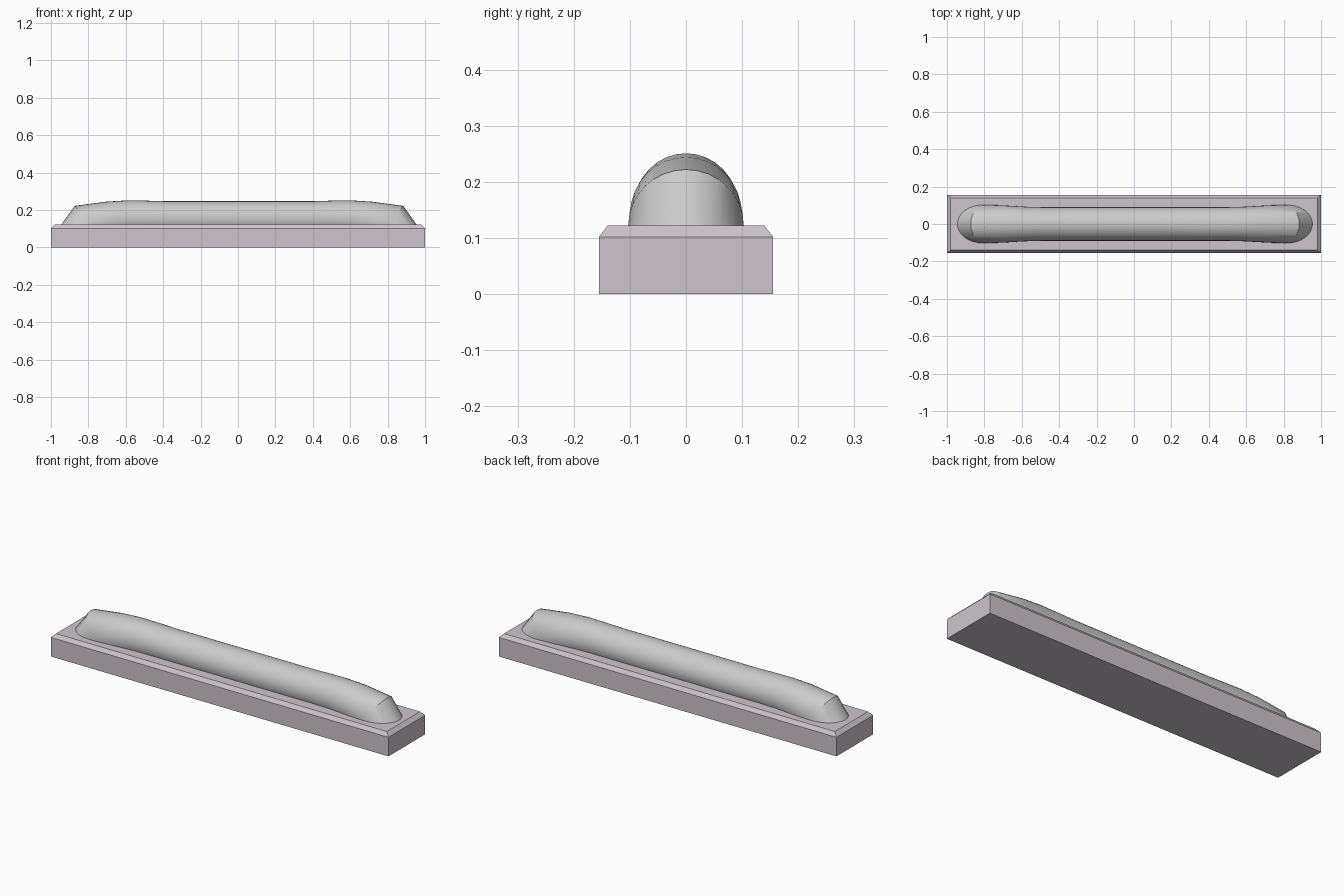
import bpy, bmesh
from math import sin, cos, pi

if "Cube" in bpy.data.objects:
    bpy.data.objects.remove(bpy.data.objects["Cube"])


def loft(name, rings, smooth=False):
    """Skin a list of equal-length point rings and cap both ends."""
    bm = bmesh.new()
    loops = [[bm.verts.new(p) for p in ring] for ring in rings]
    n = len(loops[0])
    for a, b in zip(loops, loops[1:]):
        for i in range(n):
            j = (i + 1) % n
            bm.faces.new((a[i], a[j], b[j], b[i]))
    bm.faces.new(loops[0])
    bm.faces.new(loops[-1])
    bmesh.ops.recalc_face_normals(bm, faces=bm.faces)
    mesh = bpy.data.meshes.new(name)
    bm.to_mesh(mesh)
    bm.free()
    obj = bpy.data.objects.new(name, mesh)
    bpy.context.collection.objects.link(obj)
    if smooth:
        bpy.context.view_layer.objects.active = obj
        obj.select_set(True)
        bpy.ops.object.shade_smooth_by_angle(angle=pi / 6)
        obj.select_set(False)
    return obj


def rect(x, y, z):
    return [(-x, -y, z), (x, -y, z), (x, y, z), (-x, y, z)]


# Base plate with a chamfered upper rim
base = loft("base_plate", [rect(1, .155, 0), rect(1, .155, .102), rect(.98, .14, .122)])
mat = bpy.data.materials.new("mauve")
mat.diffuse_color = (.62, .56, .61, 1)
mat.use_nodes = True
mat.node_tree.nodes["Principled BSDF"].inputs["Base Color"].default_value = mat.diffuse_color
base.data.materials.append(mat)

# Half of the tube: centre x, centre z, half width y, and the ring's "up" vector (x, z).
# It swells outwards, then folds at a mitre and drops into the plate.
HALF = [
    (.40, .156, .090, 0, .091),
    (.50, .157, .090, 0, .093),
    (.60, .155, .093, .004, .096),
    (.70, .145, .099, .014, .099),
    (.80, .122, .103, .078, .100),
    (.82, .110, .103, .138, 0),
]
SIDES, OFFSET = 32, .005


def ring(cx, cz, ry, ux, uz, side):
    angles = [2 * pi * i / SIDES for i in range(SIDES)]
    return [(OFFSET + side * (cx + ux * sin(a)), ry * cos(a), cz + uz * sin(a)) for a in angles]


# Tube, mirrored about its middle
loft("tube", [ring(*r, -1) for r in reversed(HALF)] + [ring(*r, 1) for r in HALF], smooth=True)
